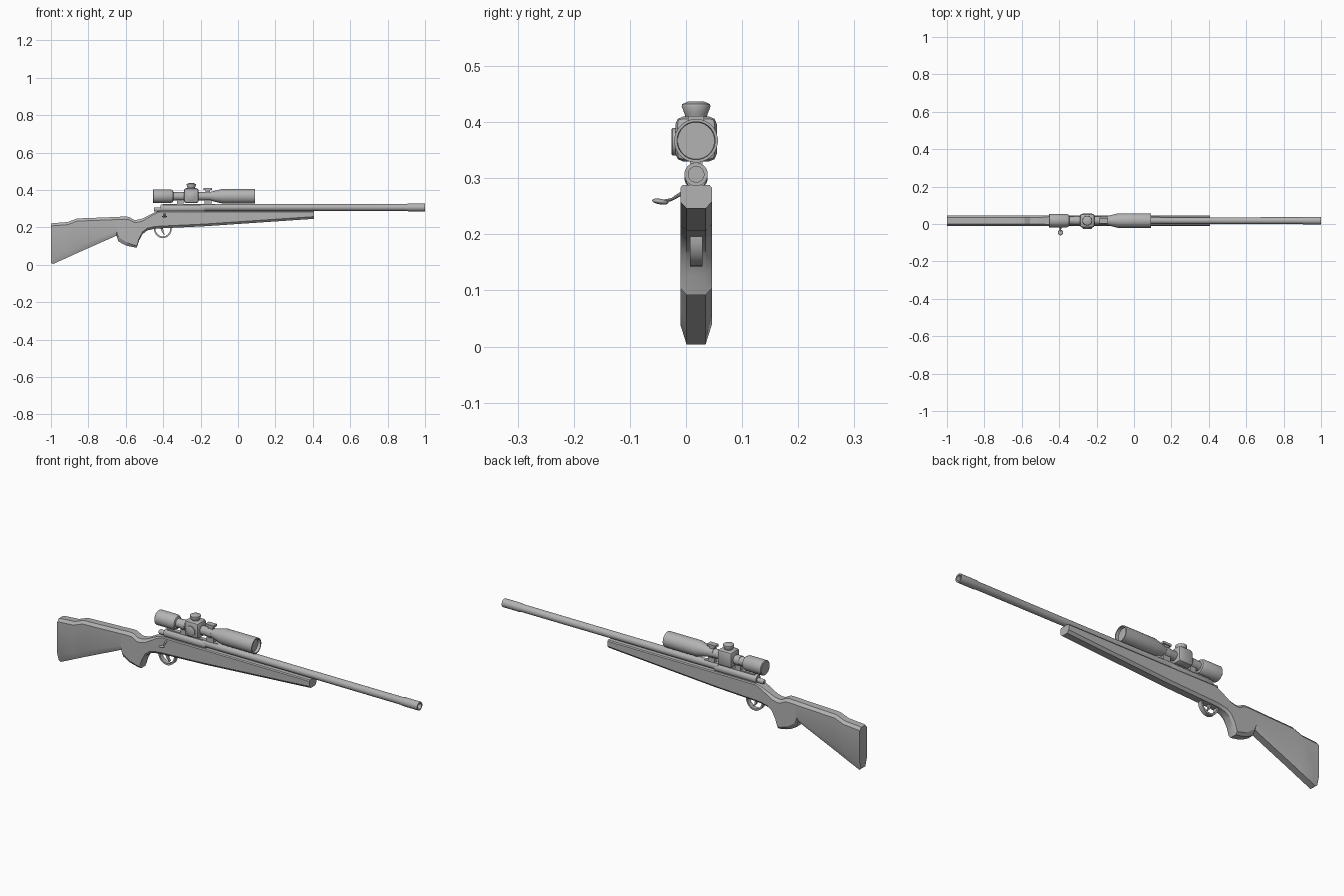
import bpy, bmesh, math
from mathutils import Vector, Matrix

if "Cube" in bpy.data.objects:
    bpy.data.objects.remove(bpy.data.objects["Cube"])

YC = 0.018  # centre plane of the rifle

grey = bpy.data.materials.new("plain grey")
grey.diffuse_color = (0.45, 0.45, 0.45, 1)
grey.use_nodes = True
grey.node_tree.nodes["Principled BSDF"].inputs["Base Color"].default_value = grey.diffuse_color


def finish(name, bm, angle=35):
    bmesh.ops.recalc_face_normals(bm, faces=bm.faces)
    me = bpy.data.meshes.new(name)
    bm.to_mesh(me)
    bm.free()
    me.materials.append(grey)
    ob = bpy.data.objects.new(name, me)
    bpy.context.collection.objects.link(ob)
    bpy.ops.object.select_all(action='DESELECT')
    ob.select_set(True)
    bpy.context.view_layer.objects.active = ob
    bpy.ops.object.shade_smooth_by_angle(angle=math.radians(angle))
    return ob


def loft(name, rings, closed=False, angle=35):
    """Skin a list of equal-length point rings; cap the ends unless closed."""
    bm = bmesh.new()
    vs = [[bm.verts.new(p) for p in r] for r in rings]
    n = len(vs[0])
    pairs = list(zip(vs, vs[1:])) + ([(vs[-1], vs[0])] if closed else [])
    for a, b in pairs:
        for i in range(n):
            j = (i + 1) % n
            bm.faces.new((a[i], a[j], b[j], b[i]))
    if not closed:
        bm.faces.new(vs[0])
        bm.faces.new(vs[-1])
    return finish(name, bm, angle)


def lathe(name, profile, origin, axis='X', segs=20):
    """Turn (distance along axis, radius) pairs around an axis."""
    rings = []
    for d, r in profile:
        ring = []
        for k in range(segs):
            t = 2 * math.pi * (k + 0.5) / segs
            u, v = r * math.cos(t), r * math.sin(t)
            off = {'X': (d, u, v), 'Y': (u, d, v), 'Z': (u, v, d)}[axis]
            ring.append(Vector(origin) + Vector(off))
        rings.append(ring)
    return loft(name, rings)


def box(name, x, y, z, bevel=0.0):
    bm = bmesh.new()
    bmesh.ops.create_cube(bm, size=1)
    for v in bm.verts:
        v.co = Vector([(lo + hi) / 2 + c * (hi - lo)
                       for c, (lo, hi) in zip(v.co, (x, y, z))])
    if bevel:
        bmesh.ops.bevel(bm, geom=bm.edges[:], offset=bevel, segments=2,
                        profile=0.5, affect='EDGES')
    return finish(name, bm)


# Stock: x, bottom, top, lower chamfer height, upper chamfer height
stations = [
    (-1.0, 0.012, 0.220, 0.035, 0.014), (-0.99, 0.004, 0.223, 0.035, 0.014),
    (-0.91, 0.040, 0.229, 0.035, 0.014), (-0.86, 0.063, 0.248, 0.033, 0.014),
    (-0.65, 0.156, 0.256, 0.025, 0.014), (-0.64, 0.126, 0.257, 0.025, 0.014),
    (-0.605, 0.106, 0.258, 0.020, 0.014), (-0.585, 0.100, 0.257, 0.015, 0.014),
    (-0.555, 0.094, 0.241, 0.012, 0.014), (-0.541, 0.092, 0.241, 0.012, 0.014),
    (-0.530, 0.128, 0.243, 0.012, 0.014), (-0.510, 0.165, 0.248, 0.012, 0.014),
    (-0.485, 0.184, 0.261, 0.012, 0.012), (-0.45, 0.192, 0.278, 0.012, 0.008),
    (-0.42, 0.195, 0.288, 0.012, 0.005), (-0.185, 0.206, 0.288, 0.012, 0.005),
    (0.405, 0.246, 0.288, 0.012, 0.005)]
HW = 0.028
rings = []
for x, b, t, cl, cu in stations:
    half = [(0.017, b), (HW, b + cl), (HW, t - cu), (HW - cu * 0.8, t)]
    ring = [(x, YC + w, z) for w, z in half]
    ring += [(x, YC - w, z) for w, z in reversed(half)]
    rings.append(ring)
loft("stock", rings, angle=25)

# Barrel with hollow muzzle, receiver and bolt
lathe("barrel", [(-0.2, 0.019), (0.3, 0.018), (0.9, 0.0185), (0.91, 0.021),
                 (1.0, 0.021), (1.0, 0.014), (0.96, 0.014)], (0, YC, 0.307))
lathe("receiver", [(-0.415, 0.019), (-0.41, 0.021), (-0.19, 0.021),
                   (-0.18, 0.019)], (0, YC, 0.301))
lathe("bolt_shroud", [(-0.45, 0.009), (-0.445, 0.012), (-0.41, 0.012)],
      (0, YC, 0.296), segs=12)
box("scope_rail", (-0.40, -0.12), (YC - 0.010, YC + 0.010), (0.310, 0.325))

# Bolt handle: bent tapering bar and flattened knob
path = [(0.010, 0.292, 0.007), (-0.008, 0.273, 0.006),
        (-0.026, 0.262, 0.004), (-0.046, 0.258, 0.004)]
loft("bolt_handle", [[(-0.393 + r * math.cos(k * math.pi / 4), y,
                       z + r * 0.7 * math.sin(k * math.pi / 4))
                      for k in range(8)] for y, z, r in path])
bm = bmesh.new()
bmesh.ops.create_uvsphere(bm, u_segments=12, v_segments=8, radius=1,
    matrix=Matrix.Translation((-0.393, -0.046, 0.2585))
    @ Matrix.Rotation(-0.15, 4, 'X') @ Matrix.Diagonal((0.014, 0.015, 0.005, 1)))
finish("bolt_knob", bm, 60)

# Trigger guard: swept flat strip
rings = []
for k in range(17):
    t = math.pi * (1 + k / 16)
    c, s = math.cos(t), math.sin(t)
    rings.append([(-0.402 + a * c, YC + w, 0.196 + h * s)
                  for a, h, w in ((0.048, 0.053, -0.011), (0.048, 0.053, 0.011),
                                  (0.040, 0.044, 0.011), (0.040, 0.044, -0.011))])
loft("trigger_guard", rings)

# Trigger: curved blade
rings = []
for x, z, d in ((-0.408, 0.205, 0.008), (-0.406, 0.188, 0.006),
                (-0.402, 0.174, 0.004), (-0.393, 0.162, 0.003)):
    rings.append([(x - d, YC - 0.006, z), (x + d, YC - 0.006, z),
                  (x + d, YC + 0.006, z), (x - d, YC + 0.006, z)])
loft("trigger", rings)

# Scope body: eyepiece, tube and hollow objective bell
ZS = 0.367
lathe("scope_tube", [(-0.455, 0.034), (-0.452, 0.037), (-0.36, 0.037),
                     (-0.348, 0.031), (-0.345, 0.022), (-0.155, 0.022),
                     (-0.145, 0.024), (-0.085, 0.039), (0.09, 0.039),
                     (0.09, 0.034), (0.075, 0.033)], (0, YC, ZS), segs=24)
box("turret_housing", (-0.29, -0.21), (YC - 0.037, YC + 0.037),
    (0.330, 0.410), 0.014)
lathe("elevation_knob", [(0.405, 0.018), (0.415, 0.021), (0.428, 0.026),
                         (0.432, 0.025), (0.437, 0.014)], (-0.25, YC, 0), 'Z')
lathe("windage_knob", [(-0.015, 0.025), (-0.024, 0.025), (-0.026, 0.022)],
      (-0.25, 0, ZS - 0.002), 'Y')

# Scope mounts and the small cross lever above the front one
for name, x0, x1 in (("rear_mount", -0.325, -0.292), ("front_mount", -0.180, -0.142)):
    box(name + "_foot", (x0, x1), (YC - 0.011, YC + 0.011), (0.320, 0.352))
    mid = (x0 + x1) / 2
    lathe(name + "_ring", [(-0.012, 0.024), (0.012, 0.024)], (mid, YC, ZS), segs=24)
box("lever_post", (-0.173, -0.149), (YC - 0.009, YC + 0.009), (0.38, 0.402))
box("lever_plate", (-0.185, -0.140), (YC - 0.014, YC + 0.014), (0.400, 0.411))
